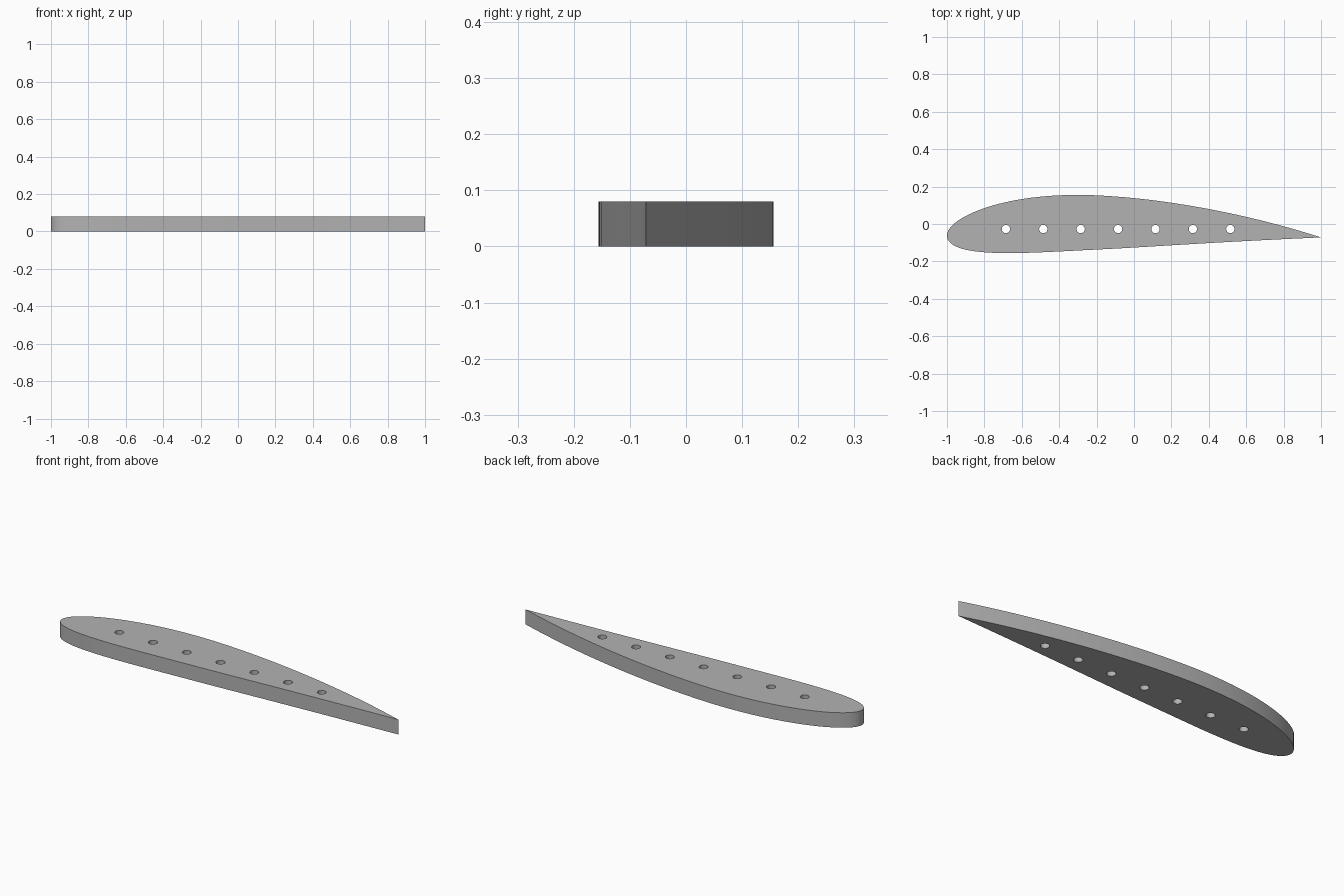
import bpy, bmesh
from math import sin, cos, pi, sqrt, atan, radians

if "Cube" in bpy.data.objects:
    bpy.data.objects.remove(bpy.data.objects["Cube"], do_unlink=True)

CHORD, THICK, CAMBER, CAMBER_POS = 2.0, 0.15, 0.04, 0.4
DEPTH, STEPS = 0.08, 60
HOLES, HOLE_R, HOLE_Y, FIRST_HOLE, SPACING = 7, 0.022, -0.027, -0.685, 0.2


def surface_point(t, side):
    """Point on the upper (+1) or lower (-1) side of the cambered section."""
    half = 5 * THICK * (0.2969 * sqrt(t) - 0.126 * t - 0.3516 * t**2
                        + 0.2843 * t**3 - 0.1036 * t**4)
    d = CAMBER_POS if t < CAMBER_POS else 1 - CAMBER_POS
    lift = CAMBER * (1 - ((t - CAMBER_POS) / d) ** 2)
    angle = atan(2 * CAMBER * (CAMBER_POS - t) / d**2)
    return (t - side * half * sin(angle), lift + side * half * cos(angle))


# Section outline, with points gathered at the nose and tail, then centred
ts = [(1 - cos(pi * i / STEPS)) / 2 for i in range(STEPS + 1)]
outline = [surface_point(t, 1) for t in reversed(ts)]
outline += [surface_point(t, -1) for t in ts[1:-1]]
xs, ys = zip(*outline)
scale = CHORD / (max(xs) - min(xs))
cx, cy = (max(xs) + min(xs)) / 2, (max(ys) + min(ys)) / 2
outline = [((x - cx) * scale, (y - cy) * scale) for x, y in outline]

# Row of round holes along the rib
loops = [outline]
for i in range(HOLES):
    x = FIRST_HOLE + i * SPACING
    loops.append([(x + HOLE_R * cos(a * pi / 16), HOLE_Y + HOLE_R * sin(a * pi / 16))
                  for a in range(32)])

# Fill the outline around the holes and extrude it upwards
bm = bmesh.new()
edges = []
for loop in loops:
    verts = [bm.verts.new((x, y, 0)) for x, y in loop]
    edges += [bm.edges.new((v, verts[i - 1])) for i, v in enumerate(verts)]
bmesh.ops.triangle_fill(bm, use_beauty=True, use_dissolve=False, edges=edges)
top = bmesh.ops.extrude_face_region(bm, geom=bm.faces[:], use_keep_orig=True)
bmesh.ops.translate(bm, vec=(0, 0, DEPTH),
                    verts=[g for g in top["geom"] if isinstance(g, bmesh.types.BMVert)])
bmesh.ops.recalc_face_normals(bm, faces=bm.faces[:])
mesh = bpy.data.meshes.new("wing_rib")
bm.to_mesh(mesh)
bm.free()
rib = bpy.data.objects.new("wing_rib", mesh)
bpy.context.collection.objects.link(rib)

# Plain grey finish
grey = bpy.data.materials.new("grey")
grey.use_nodes = True
colour = (0.45, 0.45, 0.45, 1)
grey.diffuse_color = colour
grey.node_tree.nodes["Principled BSDF"].inputs["Base Color"].default_value = colour
mesh.materials.append(grey)

# Smooth skin with crisp edges
bpy.context.view_layer.objects.active = rib
rib.select_set(True)
bpy.ops.object.shade_smooth_by_angle(angle=radians(30))
